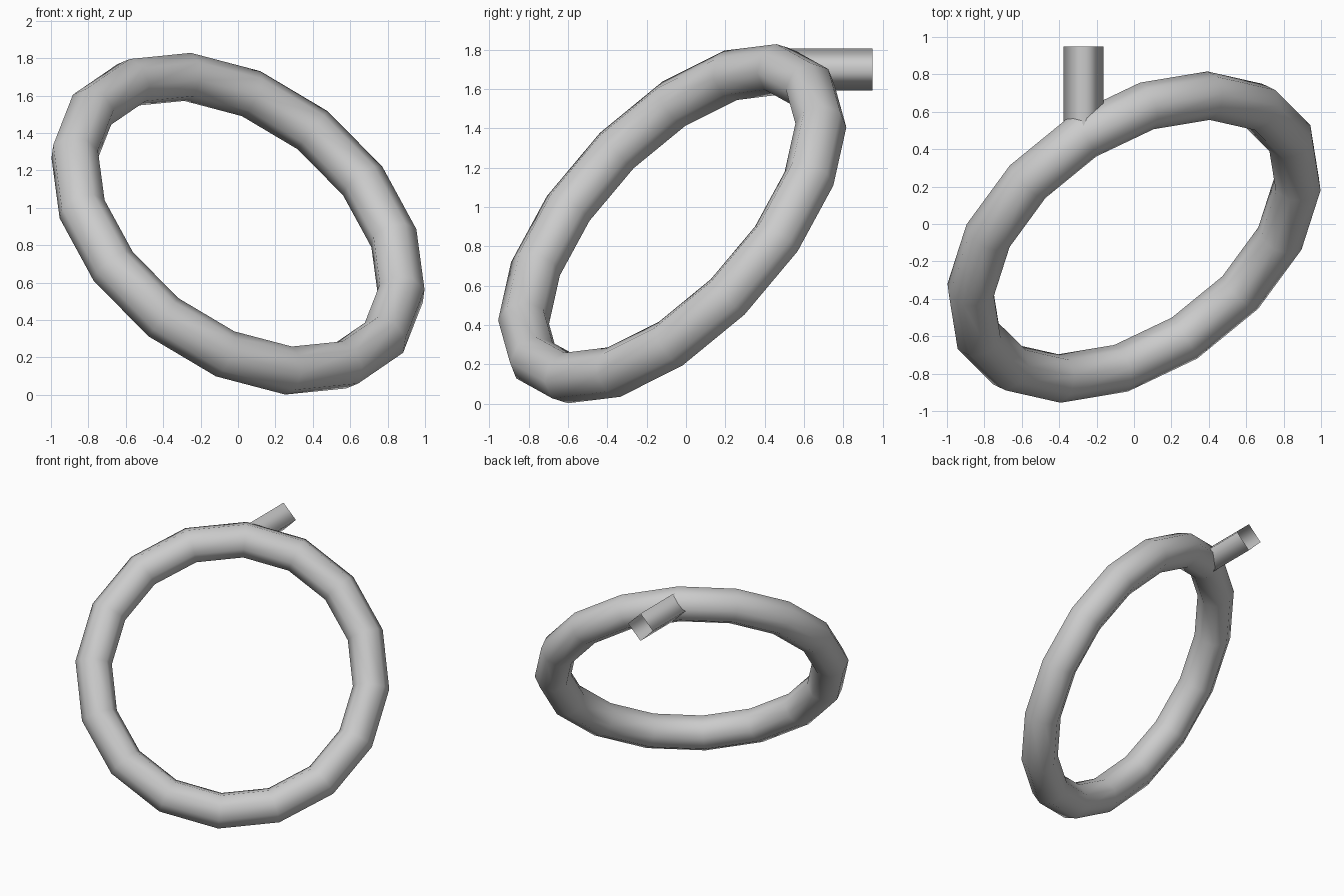
import bpy
import bmesh
from math import pi
from mathutils import Matrix, Vector

cube = bpy.data.objects.get("Cube")
if cube:
    bpy.data.objects.remove(cube, do_unlink=True)

# Single plain grey
grey = bpy.data.materials.new("plain_grey")
grey.use_nodes = True
colour = (0.6, 0.6, 0.6, 1)
grey.diffuse_color = colour
grey.node_tree.nodes["Principled BSDF"].inputs["Base Color"].default_value = colour


def finish(obj, name):
    obj.name = name
    obj.data.materials.append(grey)
    for face in obj.data.polygons:
        face.use_smooth = True


# Tilted ring: one of its joints sits where the stem meets it
centre = Vector((0, -0.07, 0.915))
joint = Vector((-0.27, 0.47, 1.70))
out = (joint - centre).normalized()
axis = Vector((0.467, -0.647, 0.603))
axis = (axis - out * axis.dot(out)).normalized()
side = axis.cross(out)

bpy.ops.mesh.primitive_torus_add(
    major_segments=16, minor_segments=8,
    major_radius=(joint - centre).length, minor_radius=0.13)
ring = bpy.context.object
ring.matrix_world = Matrix.Translation(centre) @ Matrix((out, side, axis)).transposed().to_4x4()
finish(ring, "ring")

# Four-sided open stem running straight back from the joint
back_end = 0.95
length = back_end - joint.y
bm = bmesh.new()
bmesh.ops.create_cone(
    bm, cap_ends=False, segments=4, radius1=0.107, radius2=0.107, depth=length,
    matrix=Matrix.Translation(joint + Vector((0, length / 2, 0))) @ Matrix.Rotation(pi / 2, 4, "X"))
bmesh.ops.recalc_face_normals(bm, faces=bm.faces)
mesh = bpy.data.meshes.new("stem")
bm.to_mesh(mesh)
bm.free()
stem = bpy.data.objects.new("stem", mesh)
bpy.context.collection.objects.link(stem)
finish(stem, "stem")
